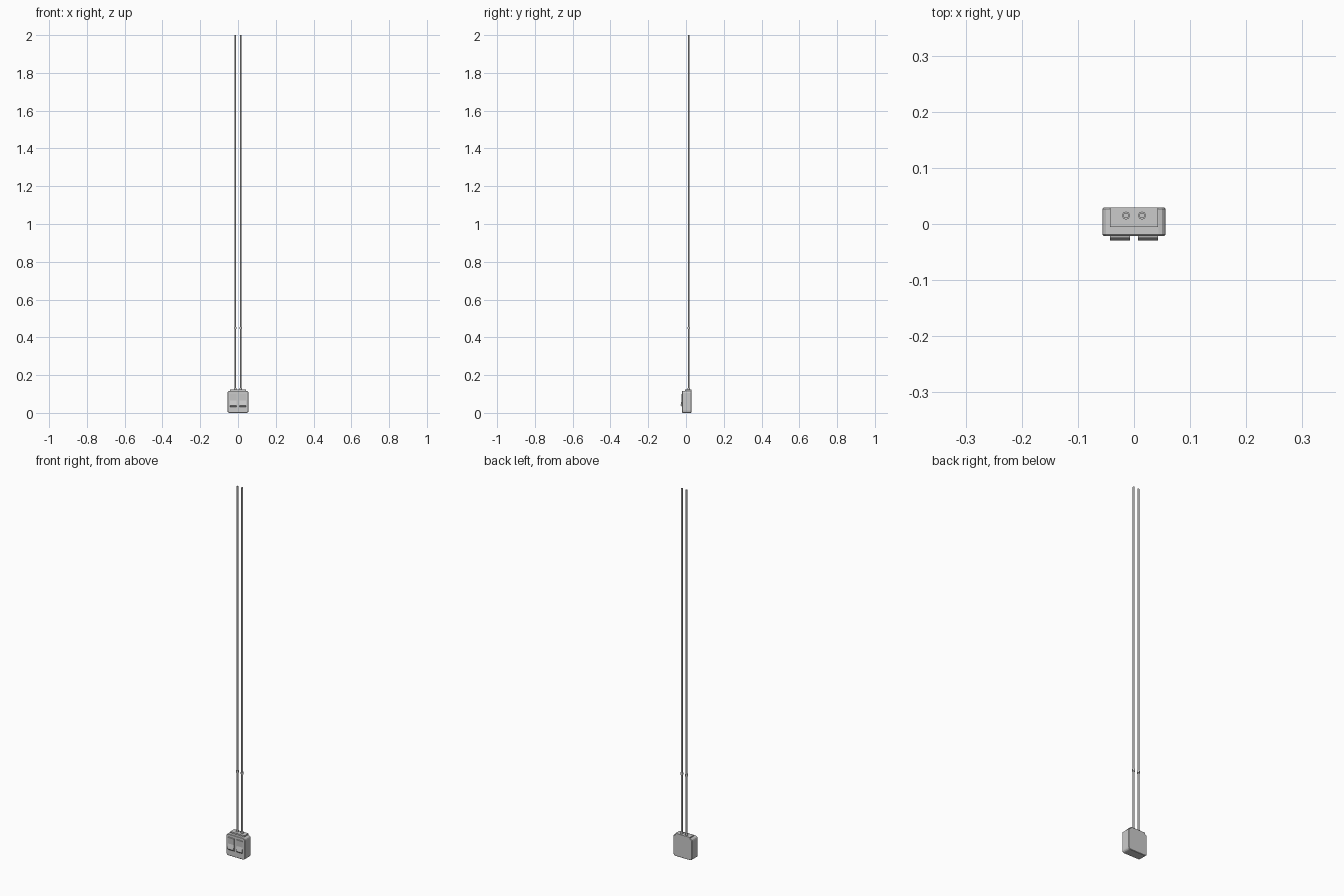
import bpy, bmesh, math

if "Cube" in bpy.data.objects:
    bpy.data.objects.remove(bpy.data.objects["Cube"])


def finish(name, bm, smooth=False):
    bmesh.ops.recalc_face_normals(bm, faces=bm.faces)
    me = bpy.data.meshes.new(name)
    bm.to_mesh(me)
    bm.free()
    ob = bpy.data.objects.new(name, me)
    bpy.context.collection.objects.link(ob)
    if smooth:
        for p in me.polygons:
            p.use_smooth = len(p.vertices) == 4
    return ob


def prism(name, pts, axis, a, b):
    """Extrude a 2D profile along x (points are y,z) or y (points are x,z)."""
    bm = bmesh.new()
    put = (lambda p, d: (d, p[0], p[1])) if axis == 'x' else (lambda p, d: (p[0], d, p[1]))
    f = bm.faces.new([bm.verts.new(put(p, a)) for p in pts])
    ext = bmesh.ops.extrude_face_region(bm, geom=[f])
    vec = (b - a, 0, 0) if axis == 'x' else (0, b - a, 0)
    bmesh.ops.translate(bm, vec=vec, verts=[v for v in ext['geom'] if isinstance(v, bmesh.types.BMVert)])
    return finish(name, bm)


def tube(name, x, y, z0, z1, r, sides=12):
    bm = bmesh.new()
    bmesh.ops.create_cone(bm, cap_ends=True, segments=sides, radius1=r, radius2=r, depth=z1 - z0)
    bmesh.ops.translate(bm, vec=(x, y, (z0 + z1) / 2), verts=bm.verts)
    return finish(name, bm, smooth=True)


def rounded(w, z0, z1, r, n=3):
    pts = []
    for cx, cz, start in ((w - r, z1 - r, 0), (r - w, z1 - r, 90), (r - w, z0 + r, 180), (w - r, z0 + r, 270)):
        for i in range(n + 1):
            t = math.radians(start + 90 * i / n)
            pts.append((cx + r * math.cos(t), cz + r * math.sin(t)))
    return pts


# Wall box with rounded corners and a softened front edge
body = prism("switch_box", rounded(0.056, 0, 0.117, 0.012), 'y', -0.021, 0.029)
bev = body.modifiers.new("front_edge", 'BEVEL')
bev.width = 0.002
bev.segments = 1
bev.limit_method = 'ANGLE'
bev.angle_limit = math.radians(60)

# Raised cable entry on the top
prism("cable_entry", [(-0.005, 0.11), (0.029, 0.11), (0.029, 0.124), (-0.005, 0.124)], 'x', -0.043, 0.043)

# Rockers: V-shaped profile, lower half pressed outward
rocker = [(-0.018, 0.102), (-0.025, 0.100), (-0.023, 0.066), (-0.029, 0.040), (-0.018, 0.029)]
for side, s in (("left", -1), ("right", 1)):
    prism(side + "_rocker", rocker, 'x', s * 0.007, s * 0.043)
    # Conduit, its entry collar and its coupling
    x, y = s * 0.0143, 0.015
    tube(side + "_conduit", x, y, 0.12, 2.0, 0.0048)
    tube(side + "_collar", x, y, 0.12, 0.132, 0.0072, 8)
    tube(side + "_coupling", x, y, 0.444, 0.456, 0.0072, 8)
